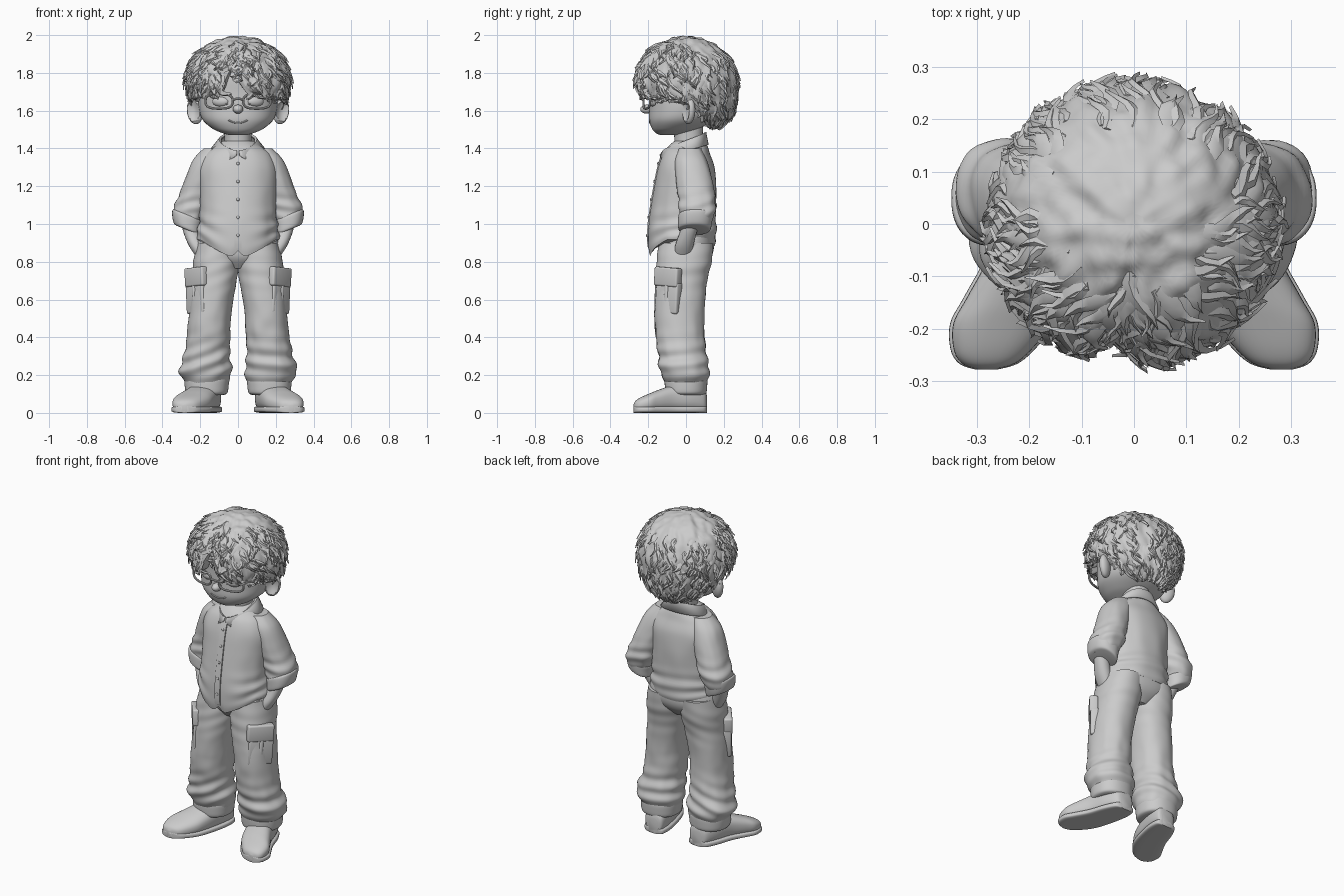
import bpy, bmesh, math, random
from math import sin, cos, pi, exp
from mathutils import Vector, Matrix, noise
from mathutils.bvhtree import BVHTree

if "Cube" in bpy.data.objects:
    bpy.data.objects.remove(bpy.data.objects["Cube"])

random.seed(7)
grey = bpy.data.materials.new("light_grey")
grey.diffuse_color = (0.6, 0.6, 0.6, 1)
grey.use_nodes = True
grey.node_tree.nodes["Principled BSDF"].inputs["Base Color"].default_value = grey.diffuse_color


def finish(name, bm):
    bmesh.ops.recalc_face_normals(bm, faces=bm.faces[:])
    me = bpy.data.meshes.new(name)
    bm.to_mesh(me)
    bm.free()
    ob = bpy.data.objects.new(name, me)
    bpy.context.collection.objects.link(ob)
    me.materials.append(grey)
    return ob


def spline(rows, t):
    """Smooth interpolation through rows of numbers, t in 0..len-1."""
    i = min(int(t), len(rows) - 2)
    f = t - i
    p0, p1, p2, p3 = (rows[max(0, min(len(rows) - 1, i + k))] for k in (-1, 0, 1, 2))
    return [0.5 * (2 * b + (c - a) * f + (2 * a - 5 * b + 4 * c - d) * f * f
                   + (3 * b - a - 3 * c + d) * f ** 3) for a, b, c, d in zip(p0, p1, p2, p3)]


def loft(name, rings, side=1, along_y=False, n=2.2, seg=48, sub=7, fold=None, post=None):
    """Skin through rings (centre x, other centre, position on axis, radius x, other radius)."""
    bm = bmesh.new()
    rows = []
    total = (len(rings) - 1) * sub
    for k in range(total + 1):
        cx, c2, h, rx, r2 = spline(rings, k / sub)
        row = []
        for j in range(seg):
            a = 2 * pi * j / seg
            s, c = sin(a), -cos(a)
            f = fold(a, h) if fold else 1
            u = cx + f * rx * math.copysign(abs(s) ** (2 / n), s)
            v = c2 + f * r2 * math.copysign(abs(c) ** (2 / n), c)
            co = Vector((u, h, v) if along_y else (u, v, h))
            if post:
                co = post(co)
            row.append(bm.verts.new((co.x * side, co.y, co.z)))
        rows.append(row)
    for r, q in zip(rows, rows[1:]):
        for j in range(seg):
            bm.faces.new((r[j], r[(j + 1) % seg], q[(j + 1) % seg], q[j]))
    bm.faces.new(rows[0])
    bm.faces.new(rows[-1])
    return finish(name, bm)


def blob(name, loc, scale, rot=(0, 0, 0), shape=None):
    bm = bmesh.new()
    bmesh.ops.create_uvsphere(bm, u_segments=28, v_segments=18, radius=1)
    if shape:
        for v in bm.verts:
            shape(v.co)
    ob = finish(name, bm)
    ob.location, ob.scale, ob.rotation_euler = loc, scale, rot
    return ob


def tube(name, pts, r, cyclic=False):
    cu = bpy.data.curves.new(name, 'CURVE')
    cu.dimensions, cu.bevel_depth, cu.bevel_resolution, cu.use_fill_caps = '3D', r, 2, True
    sp = cu.splines.new('POLY')
    sp.points.add(len(pts) - 1)
    for p, q in zip(sp.points, pts):
        p.co = (*q, 1)
    sp.use_cyclic_u = cyclic
    tmp = bpy.data.objects.new(name + "_path", cu)
    bpy.context.collection.objects.link(tmp)
    bpy.context.view_layer.update()
    me = bpy.data.meshes.new_from_object(tmp.evaluated_get(bpy.context.evaluated_depsgraph_get()))
    bpy.data.objects.remove(tmp)
    me.materials.clear()
    me.materials.append(grey)
    ob = bpy.data.objects.new(name, me)
    bpy.context.collection.objects.link(ob)


def slab(name, loc, size, rot, bevel):
    bm = bmesh.new()
    bmesh.ops.create_cube(bm, size=1, matrix=Matrix.Diagonal((*size, 1)))
    bmesh.ops.bevel(bm, geom=bm.edges[:], offset=bevel, segments=3, affect='EDGES', profile=0.5)
    ob = finish(name, bm)
    ob.location, ob.rotation_euler = loc, rot
    return ob


def front_of(ob):
    tree = BVHTree.FromPolygons([v.co for v in ob.data.vertices], [p.vertices for p in ob.data.polygons])

    def probe(x, z, default=-0.2):
        hit = tree.ray_cast(Vector((x, -2, z)), Vector((0, 1, 0)))[0]
        return hit.y if hit else default
    return probe


def bump(x, mid, width):
    return exp(-((x - mid) / width) ** 2)


def rough(a, z, k=3, kz=12):
    return noise.noise(Vector((k * sin(a), k * cos(a), z * kz)))


# Shirt body with pointed front tails and raised sides
def hem(co):
    w = max(0, min(1, (1.02 - co.z) / 0.13))
    front = max(0, min(1, -co.y / 0.15))
    side = min(1, abs(co.x) / 0.2)
    drop = front * (0.075 * (1 - side) - 0.05 * bump(co.x, 0, 0.022)) - 0.035 * side ** 2 + 0.012
    return Vector((co.x, co.y, co.z - w * drop))


shirt = loft("shirt", [
    (0, -.02, .895, .215, .172), (0, -.02, .93, .216, .18), (0, -.02, 1.0, .206, .178),
    (0, -.012, 1.1, .2, .172), (0, -.004, 1.2, .205, .163), (0, .002, 1.3, .208, .149),
    (0, .002, 1.37, .175, .125), (0, .01, 1.41, .125, .105), (0, .02, 1.44, .085, .08)],
    seg=72, post=hem, fold=lambda a, z: 1 + (1 - bump(sin(a / 2), 0, .25)) * (
        .03 * bump(z, .98, .07) * sin(z * 75 + 3 * cos(a) + 2 * sin(a)) + .025 * rough(a, z, 2.5, 7)))
shirt_y = front_of(shirt)

# Front placket and buttons
bm = bmesh.new()
strip = []
for k in range(25):
    z = 1.365 - k * 0.0205
    y = shirt_y(0, z)
    strip.append([bm.verts.new(p) for p in ((-.02, y + .012, z), (-.018, y - .006, z), (.018, y - .006, z), (.02, y + .012, z))])
for r, q in zip(strip, strip[1:]):
    for j in range(3):
        bm.faces.new((r[j], r[j + 1], q[j + 1], q[j]))
finish("placket", bm)
for k in range(5):
    z = 1.32 - k * .095
    blob("button", (0, shirt_y(0, z) - .007, z), (.008, .004, .008))

# Neck and folded collar
loft("neck", [(0, .02, 1.36, .08, .085), (0, .015, 1.43, .072, .075), (0, .01, 1.53, .075, .08)], seg=32)
bm = bmesh.new()
rows = []
for k in range(49):
    a = .06 + (2 * pi - .12) * k / 48
    b = (1 - cos(a)) / 2
    point = bump(min(a, 2 * pi - a), .42, .3)
    top = (.088 * sin(a), .015 - cos(a) * (.13 - .045 * b), 1.385 + .1 * b ** .7)
    crest = (.1 * sin(a), .015 - cos(a) * (.14 - .048 * b), 1.387 + .1 * b ** .7)
    low = (.145 * sin(a), .01 - cos(a) * (.15 - .04 * b), 1.375 + .045 * b - .04 * point)
    rows.append([bm.verts.new(p) for p in (top, crest, low)])
for r, q in zip(rows, rows[1:]):
    for j in range(2):
        bm.faces.new((r[j], r[j + 1], q[j + 1], q[j]))
collar = finish("collar", bm)
collar.modifiers.new("thickness", 'SOLIDIFY').thickness = .012

# Hips
loft("hips", [(0, -.01, .765, .07, .09), (0, -.005, .82, .18, .135), (0, 0, .88, .222, .148), (0, 0, .97, .2, .14)])

for s, tag in ((1, "left"), (-1, "right")):
    # Sleeve, rolled cuff, forearm tucked into the pocket
    loft(tag + "_sleeve", [
        (.12, .02, 1.4, .06, .06), (.155, .025, 1.34, .082, .085), (.19, .04, 1.25, .087, .095),
        (.225, .055, 1.15, .09, .098), (.25, .06, 1.08, .092, .098), (.262, .055, 1.03, .08, .09), (.265, .05, .99, .06, .075)],
        s, fold=lambda a, z: 1 + .045 * bump(z, 1.1, .07) * sin(z * 85 + 3 * sin(a + s)) + .05 * rough(a + s, z, 2, 9))
    loft(tag + "_cuff", [
        (.264, .05, 1.05, .07, .082), (.267, .05, 1.042, .08, .09), (.27, .048, 1.01, .078, .09),
        (.268, .045, .975, .072, .085), (.265, .045, .968, .06, .072)], s, n=2.3, sub=4,
        post=lambda c: Vector((c.x, c.y, c.z + (c.x - .268) * .4)))
    loft(tag + "_forearm", [
        (.262, .03, 1.02, .042, .045), (.245, .01, .95, .042, .045), (.215, -.01, .88, .042, .048), (.18, -.02, .81, .03, .04)], s, seg=24)
    # Trouser leg with bunched folds, and its turned hem
    loft(tag + "_trouser_leg", [
        (.105, 0, .9, .11, .145), (.115, -.01, .8, .122, .146), (.125, -.025, .7, .118, .137),
        (.14, -.032, .6, .115, .135), (.15, -.035, .5, .112, .132), (.156, -.03, .4, .115, .13),
        (.167, -.018, .3, .123, .127), (.175, -.006, .22, .138, .13), (.166, 0, .165, .118, .112), (.165, 0, .15, .11, .105)],
        s, seg=56, sub=10, fold=lambda a, z: 1 + (.05 * bump(z, .27, .1) + .012 * bump(z, .75, .1)) * sin(z * 75 + 2.5 * sin(a) + 2 * cos(a + s))
        + .05 * bump(z, .35, .25) * rough(a + s, z, 2, 10))
    loft(tag + "_trouser_hem", [
        (.165, 0, .19, .105, .1), (.165, 0, .18, .117, .112), (.166, 0, .14, .116, .112), (.166, 0, .105, .11, .107), (.166, 0, .095, .09, .09)], s, sub=4)
    # Cargo pocket: bag, flap and centre pleat
    turn = math.radians(52)
    out = Vector((sin(turn), -cos(turn), 0))
    for part, lift, z, size in (("bag", 0, .61, (.145, .05, .165)), ("flap", .006, .72, (.155, .05, .1)), ("pleat", .008, .61, (.025, .045, .15))):
        p = Vector((.214, -.092, z)) + out * lift
        slab(f"{tag}_cargo_{part}", (p.x * s, p.y, z), size, (0, math.radians(4) * s, turn * s), .01)
    # Shoe with flat sole, toes turned out
    shoe = [(.15, .11, .04, .09), (.153, .095, .065, .125), (.168, .03, .083, .15), (.192, -.06, .09, .145),
            (.225, -.14, .1, .12), (.25, -.19, .101, .1), (.27, -.24, .08, .078), (.278, -.267, .055, .06), (.282, -.278, .02, .04)]
    loft(tag + "_shoe", [(x, t / 2 + .004, y, r - .006, t / 2) for x, y, r, t in shoe], s, True, 2.5, 36, 5)
    loft(tag + "_sole", [(x, .018, y, r, .018) for x, y, r, t in shoe], s, True, 4, 36, 5)

# Head and face
head = loft("head", [
    (0, -.09, 1.47, .045, .045), (0, -.075, 1.482, .085, .085), (0, -.055, 1.505, .135, .125), (0, -.025, 1.55, .186, .17),
    (0, 0, 1.61, .207, .195), (0, .01, 1.69, .213, .205), (0, .01, 1.79, .215, .205), (0, .01, 1.88, .17, .165), (0, .01, 1.93, .08, .08)])
face_y = front_of(head)
blob("nose", (0, -.208, 1.608), (.027, .034, .024))
tube("mouth", [(x, face_y(x, 1.535 + 6 * x * x) - .001, 1.535 + 6 * x * x) for x in [-.05 + .01 * k for k in range(11)]], .004)


def ear_dent(co):
    r = math.hypot(co.x, co.z)
    if co.y < 0 and r < .8:
        co.y += .9 * (1 - (r / .8) ** 2)


for s, tag in ((1, "left"), (-1, "right")):
    blob(tag + "_ear", (.228 * s, .015, 1.598), (.046, .03, .07), (0, .15 * s, .5 * s), ear_dent)
    blob(tag + "_eyelid", (.092 * s, -.17, 1.648), (.045, .022, .027), (0, 0, .35 * s))
    tube(tag + "_lashes", [(s * x, -.195 + (x - .06) * .5 + .004, 1.637 - .006 * sin((x - .05) * 35)) for x in (.055, .075, .095, .115, .13)], .004)
    # Glasses rim and temple arm
    rim = []
    for k in range(32):
        a = 2 * pi * k / 32
        x = .1 + .072 * math.copysign(abs(cos(a)) ** .7, cos(a))
        rim.append((s * x, -.226 + 1.2 * x * x, 1.65 + .039 * math.copysign(abs(sin(a)) ** .7, sin(a))))
    tube(tag + "_glasses_rim", rim, .0065, True)
    tube(tag + "_glasses_arm", [(s * .17, -.19, 1.672), (s * .2, -.15, 1.674), (s * .224, -.05, 1.672), (s * .225, .01, 1.655)], .006)
tube("glasses_bridge", [(-.03, -.225, 1.655), (-.012, -.236, 1.662), (.012, -.236, 1.662), (.03, -.225, 1.655)], .0065)

# Hair shell: dome with a front parting, open over the face, full at the nape
PART = -.13


def edge_angle(a):
    d = abs(a - PART)
    if abs(a) < 1.45:
        z = 1.695 - .025 * min(1, abs(a)) + .15 * bump(d, 0, .15) + .012 * sin(a * 19)
    else:
        z = 1.67 - .155 * min(1, (abs(a) - 1.45) / .35)
    return math.acos(max(-1, min(1, (z - 1.75) / .25)))


def dome(a, phi, lift=0):
    c, s = cos(phi), sin(phi)
    r = 1 + lift / .27 - .13 * bump(a, PART, .16) * s ** 2
    back = .1 * c * c if c < 0 else 0
    return Vector((.272 * r * s * sin(a), -.268 * r * s * cos(a) + back, 1.75 + .243 * r * c))


bm = bmesh.new()
cols = []
for j in range(120):
    a = -pi + 2 * pi * j / 120
    e = edge_angle(a)
    col = []
    for k in range(1, 37):
        p = dome(a, e * k / 36)
        col.append(bm.verts.new(dome(a, e * k / 36, .016 * noise.noise(Vector((p.x * 26, p.y * 26, p.z * 14))))))
    col.append(bm.verts.new(dome(a, e, -.06)))
    cols.append(col)
for c, d in zip(cols, cols[1:] + cols[:1]):
    for k in range(36):
        bm.faces.new((c[k], c[k + 1], d[k + 1], d[k]))
bm.faces.new([c[0] for c in cols])
finish("hair_shell", bm)

# Overlapping pointed locks swept away from the parting
bm = bmesh.new()
for i in range(520):
    a = random.uniform(-pi, pi)
    e = edge_angle(a)
    start = max(.25, e * random.uniform(.15, .95) ** .7)
    length = random.uniform(.25, .5)
    sweep = random.uniform(-.15, .3) * (1 if a > PART else -1) * (1.3 if abs(a) < 1.5 else .6)
    wide = random.uniform(.009, .02)
    high = random.uniform(.014, .028)
    path = []
    for k in range(6):
        t = k / 5
        b = a + sweep * t + .06 * sin(t * 5 + i)
        path.append(dome(b, min(start + length * t, e + .06), -.008 + high * t ** .8))
    rows = []
    for k, p in enumerate(path):
        tan = path[min(k + 1, 5)] - path[max(k - 1, 0)]
        nor = (p - Vector((0, 0, 1.75))).normalized()
        across = nor.cross(tan).normalized() * wide * sin(pi * (.3 + .69 * k / 5))
        rows.append([bm.verts.new(q) for q in (p - across, p + nor * .006, p + across)])
    for r, q in zip(rows, rows[1:]):
        for j in range(3):
            bm.faces.new((r[j], r[(j + 1) % 3], q[(j + 1) % 3], q[j]))
    bm.faces.new(rows[0])
    bm.faces.new(rows[-1])
finish("hair_locks", bm)

# Smooth shading with crisp edges kept
bpy.ops.object.select_all(action='SELECT')
bpy.context.view_layer.objects.active = head
bpy.ops.object.shade_smooth_by_angle(angle=math.radians(40))
